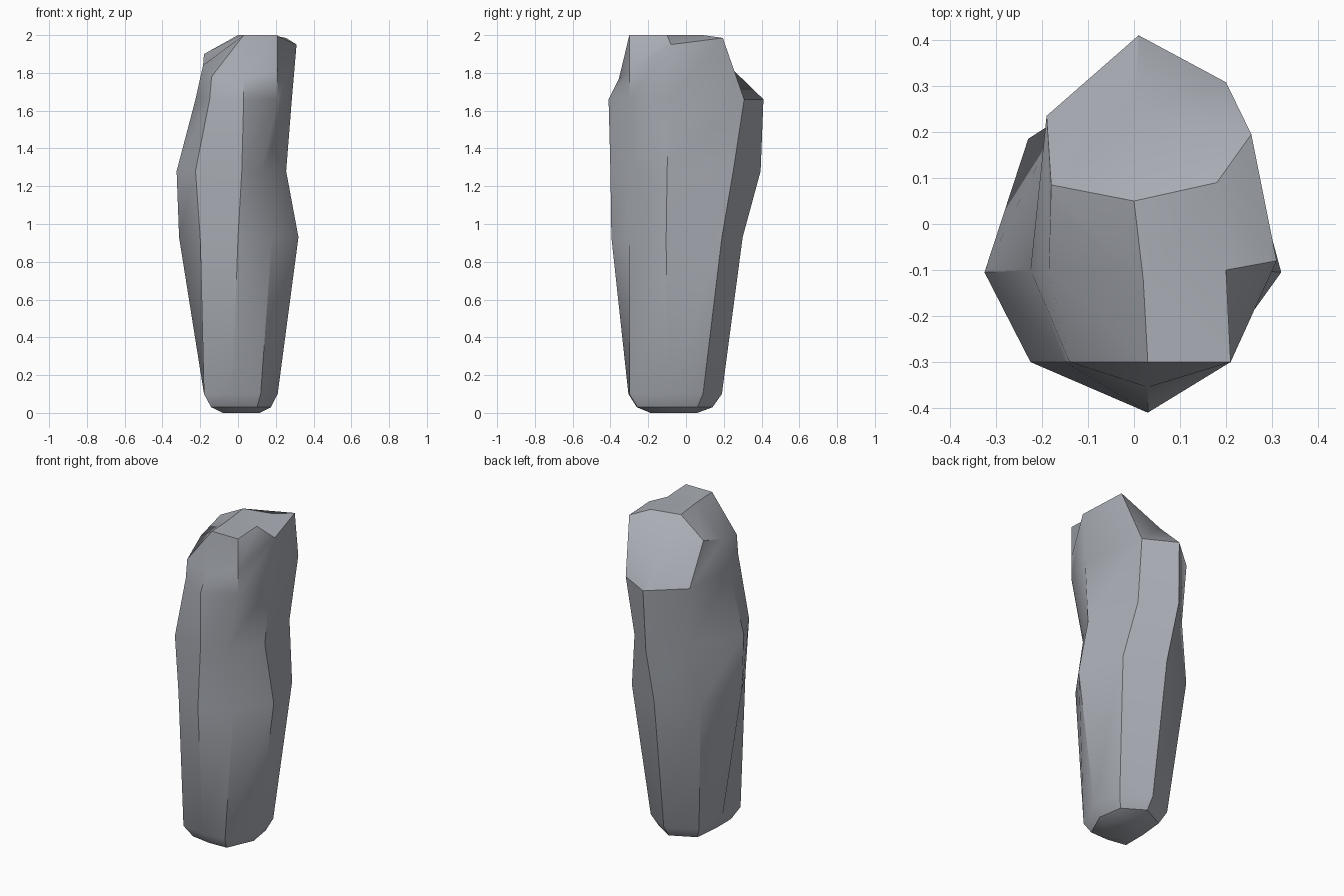
import bpy, bmesh

if "Cube" in bpy.data.objects:
    bpy.data.objects.remove(bpy.data.objects["Cube"])

# Standing stone: eight corner columns lofted through a stack of rings.
# Column order: front, front right, right, back right, back, back left, left, front left
foot = [(-.03, -.305), (.12, -.30), (.21, -.10), (.18, .09),
        (.02, .19), (-.16, .10), (-.18, -.10), (-.18, -.28)]
belly = [(0, -.395), (.18, -.30), (.32, -.105), (.24, .19),
         (.01, .30), (-.23, .185), (-.312, -.105), (-.20, -.30)]
waist = [(.02, -.40), (.125, -.30), (.255, -.10), (.18, .25),
         (0, .395), (-.16, .23), (-.325, -.105), (-.225, -.30)]
shoulder = [(.03, -.41), (.21, -.30), (.285, -.09), (.20, .308),
            (.01, .41), (-.19, .235), (-.225, -.10), (-.15, -.30)]
crown = [(.03, -.355, 1.77), (.21, -.30, 1.80), (.31, -.08, 1.95), (.255, .195, 1.985),
         (0, .23, 1.835), (-.18, .085, 1.9), (-.185, -.10, 1.84), (-.14, -.30, 1.78)]
summit = [(.03, -.30), (.21, -.30), (.20, -.10), (.18, .09),
          (0, .05), (0, .05), (.02, -.12), (.03, -.30)]


def level(ring, z):
    return [(x, y, z) for x, y in ring]


def shrink(ring, s, cx=.02, cy=-.07):
    return [(cx + (x - cx) * s, cy + (y - cy) * s) for x, y in ring]


rings = [level(shrink(foot, .5), 0), level(shrink(foot, .81), .03), level(foot, .1),
         level(belly, .93), level(waist, 1.28), level(shoulder, 1.66),
         crown, level(summit, 2)]

bm = bmesh.new()
loops = [[bm.verts.new(p) for p in ring] for ring in rings]
for low, high in zip(loops, loops[1:]):
    for i in range(8):
        j = (i + 1) % 8
        bm.faces.new((low[i], low[j], high[j], high[i]))
bm.faces.new(loops[0][::-1])
bm.faces.new(loops[-1])
bmesh.ops.remove_doubles(bm, verts=bm.verts, dist=.001)
bmesh.ops.recalc_face_normals(bm, faces=bm.faces)

mesh = bpy.data.meshes.new("standing_stone")
bm.to_mesh(mesh)
bm.free()
stone = bpy.data.objects.new("standing_stone", mesh)
bpy.context.collection.objects.link(stone)

# Plain grey rock
grey = bpy.data.materials.new("stone grey")
grey.diffuse_color = (.40, .42, .46, 1)
grey.use_nodes = True
grey.node_tree.nodes["Principled BSDF"].inputs["Base Color"].default_value = grey.diffuse_color
mesh.materials.append(grey)

# Soft facets with sharp main ridges
bpy.context.view_layer.objects.active = stone
stone.select_set(True)
bpy.ops.object.shade_smooth_by_angle(angle=.61)
